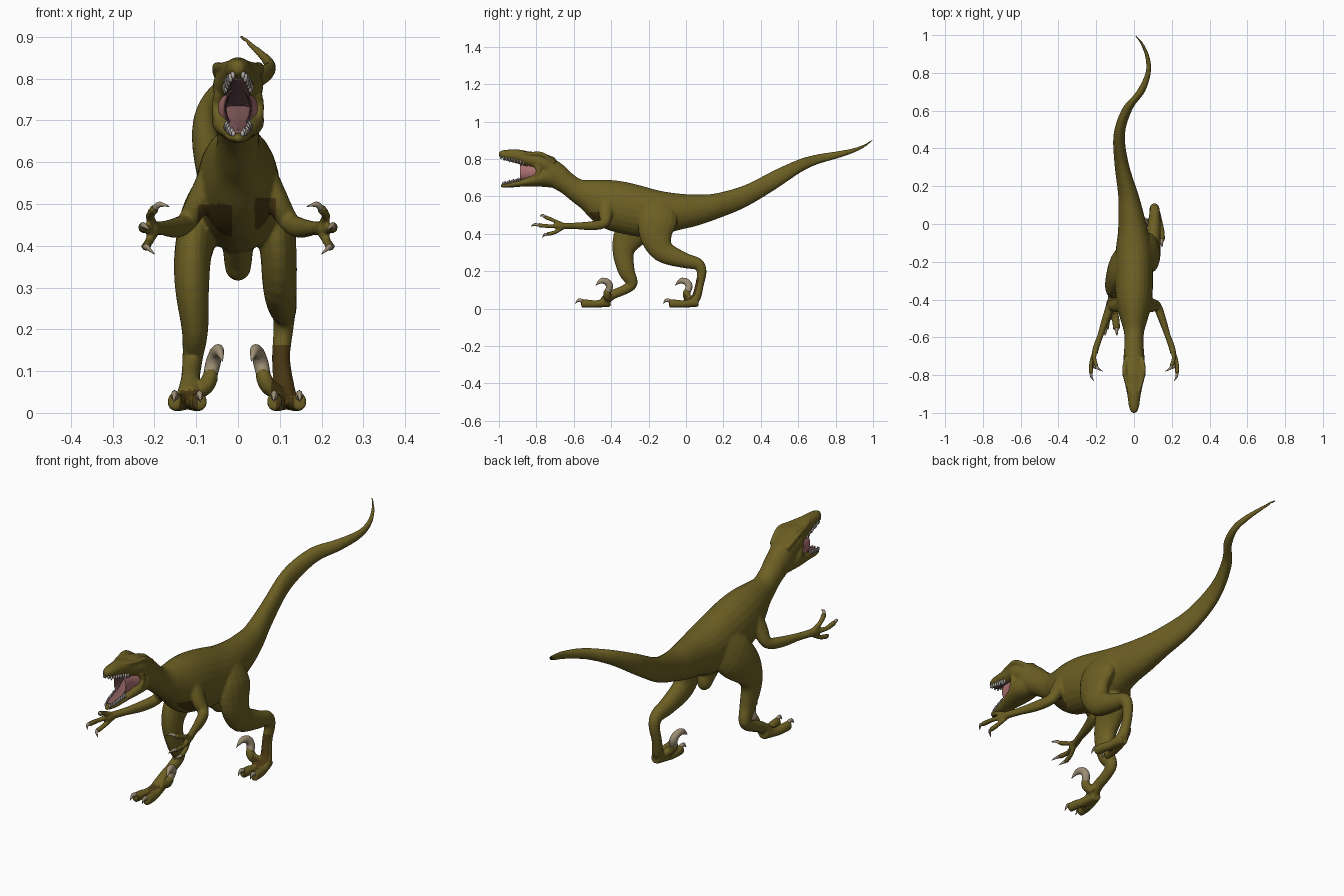
import bpy, bmesh, math
from mathutils import Vector


def material(name, rgb):
    m = bpy.data.materials.new(name)
    m.diffuse_color = (*rgb, 1)
    return m


SKIN = material("olive skin", (0.150, 0.115, 0.017))
BROWN = material("dark brown skin", (0.065, 0.038, 0.006))
CLAW = material("horn tan", (0.34, 0.275, 0.18))
TOOTH = material("tooth grey", (0.46, 0.42, 0.39))
PINK = material("cheek pink", (0.40, 0.16, 0.16))
TONGUE = material("tongue dull pink", (0.22, 0.10, 0.10))
DARK = material("mouth dark pink", (0.15, 0.07, 0.08))


def curve(pts, sub):
    """Catmull-Rom through rows of (x, y, z, half width, half height)."""
    p = [pts[0]] + list(pts) + [pts[-1]]
    out = []
    for i in range(1, len(p) - 2):
        for k in range(sub):
            t = k / sub
            out.append([0.5 * (2 * b + (c - a) * t + (2 * a - 5 * b + 4 * c - d) * t * t
                               + (3 * b - a - 3 * c + d) * t ** 3)
                        for a, b, c, d in zip(*p[i - 1:i + 3])])
    return out + [list(pts[-1])]


def tube(bm, pts, upright=False, seg=16, sub=4, flip=1):
    """Elliptical tube along a path; upright keeps rings in the xz plane."""
    rows = curve([(q[0] * flip, *q[1:]) for q in pts], sub)
    rings = []
    for i, r in enumerate(rows):
        c = Vector(r[:3])
        if upright:
            side, up = Vector((1, 0, 0)), Vector((0, 0, 1))
        else:
            t = Vector(rows[min(i + 1, len(rows) - 1)][:3]) - Vector(rows[max(i - 1, 0)][:3])
            t.normalize()
            side = (Vector((1, 0, 0)) - t * t.x).normalized()
            up = t.cross(side)
        rings.append([bm.verts.new(c + side * r[3] * math.cos(a) + up * r[4] * math.sin(a))
                      for a in (2 * math.pi * k / seg for k in range(seg))])
    for a, b in zip(rings, rings[1:]):
        for k in range(seg):
            bm.faces.new((a[k], a[(k + 1) % seg], b[(k + 1) % seg], b[k]))
    bm.faces.new(rings[0])
    bm.faces.new(rings[-1][::-1])


def finish(bm, name, mat):
    bmesh.ops.recalc_face_normals(bm, faces=bm.faces[:])
    for f in bm.faces:
        f.smooth = True
    me = bpy.data.meshes.new(name)
    bm.to_mesh(me)
    bm.free()
    me.materials.append(mat)
    ob = bpy.data.objects.new(name, me)
    bpy.context.collection.objects.link(ob)
    return ob


def at(table, y):
    """Linear lookup of a jaw row at a given y."""
    for a, b in zip(table, table[1:]):
        if a[1] <= y <= b[1]:
            t = (y - a[1]) / (b[1] - a[1])
            return [u + (v - u) * t for u, v in zip(a, b)]
    return table[-1]


skin, claws = bmesh.new(), bmesh.new()

# Neck, trunk and tail
tube(skin, [
    (0, -.76, .745, .050, .070), (0, -.72, .730, .056, .080), (0, -.66, .692, .052, .078),
    (0, -.61, .648, .050, .075), (0, -.56, .612, .056, .078), (0, -.50, .580, .074, .108),
    (0, -.43, .557, .092, .132), (0, -.34, .540, .100, .140), (0, -.24, .520, .100, .137),
    (0, -.14, .510, .097, .120), (-.005, -.04, .517, .080, .098), (-.015, .05, .525, .068, .085),
    (-.03, .155, .545, .054, .070), (-.065, .315, .600, .038, .060),
    (-.078, .475, .688, .030, .053), (-.035, .61, .763, .028, .037),
    (.035, .70, .797, .023, .027), (.075, .80, .820, .014, .020),
    (.072, .88, .840, .012, .014), (.045, .95, .868, .009, .009), (.006, 1.0, .903, .005, .005),
], upright=True, seg=24)
# Pelvic bump under the belly
tube(skin, [(0, -.19, .43, .04, .07), (0, -.15, .37, .034, .045), (0, -.135, .335, .028, .03),
            (0, -.13, .318, .01, .012)])

# Jaws
UPPER = [(0, -1.0, .825, .011, .014), (0, -.97, .823, .026, .025), (0, -.90, .815, .036, .036),
         (0, -.84, .798, .047, .042), (0, -.78, .782, .061, .053), (0, -.70, .748, .048, .060)]
LOWER = [(0, -.99, .657, .010, .008), (0, -.95, .660, .028, .014), (0, -.87, .674, .043, .022),
         (0, -.80, .692, .060, .040), (0, -.76, .702, .062, .052), (0, -.70, .700, .048, .055)]
tube(skin, UPPER, upright=True, seg=20)
tube(skin, LOWER, upright=True, seg=20)
for s in (1, -1):
    # Jaw muscle that closes the mouth corner
    tube(skin, [(.044, -.80, .765, .014, .014), (.049, -.787, .735, .014, .014),
                (.047, -.80, .705, .014, .014)], flip=s)
    # Brow ridges
    tube(skin, [(.026, -.89, .836, .007, .007), (.042, -.83, .828, .010, .011),
                (.050, -.77, .824, .013, .013), (.042, -.70, .780, .009, .010)], flip=s)
    # Arms
    tube(skin, [(.060, -.42, .58, .030, .045), (.092, -.43, .51, .029, .038),
                (.122, -.435, .458, .024, .026), (.148, -.50, .443, .021, .025),
                (.178, -.59, .442, .016, .018), (.198, -.645, .442, .017, .017),
                (.208, -.685, .441, .016, .018)], flip=s)
    # Fingers and their claws
    for a, b, c, d in [((.203, -.66, .447), (.210, -.71, .472), (.198, -.755, .490), (.165, -.78, .494)),
                       ((.205, -.67, .441), (.226, -.73, .440), (.227, -.79, .446), (.212, -.83, .438)),
                       ((.200, -.66, .434), (.214, -.70, .408), (.221, -.742, .397), (.200, -.768, .380))]:
        tube(skin, [(*a, .013, .013), (*b, .011, .011), (*c, .012, .012)], seg=10, flip=s)
        m = [(c[0] + d[0]) / 2 + .006, (c[1] + d[1]) / 2, (c[2] + d[2]) / 2 + .007]
        tube(claws, [(*c, .008, .008), (*m, .006, .007), (*d, .001, .001)], seg=8, flip=s)

# Rear leg (+x) and forward leg (-x)
tube(skin, [(.040, -.13, .56, .040, .08), (.082, -.15, .48, .048, .105), (.096, -.16, .39, .044, .088),
            (.100, -.12, .305, .041, .062), (.106, -.01, .258, .035, .042),
            (.110, .062, .238, .028, .033), (.108, .084, .195, .024, .026),
            (.103, .073, .13, .022, .023), (.110, .055, .06, .026, .025), (.113, .03, .035, .030, .024)])
tube(skin, [(-.040, -.16, .55, .040, .09), (-.085, -.23, .47, .048, .105), (-.107, -.305, .385, .045, .085),
            (-.110, -.335, .30, .041, .058), (-.103, -.318, .20, .032, .045),
            (-.108, -.288, .135, .025, .030), (-.112, -.33, .10, .023, .026),
            (-.114, -.39, .075, .024, .025), (-.118, -.44, .04, .030, .026)])

# Feet: two walking toes, raised inner toe and sickle claw
for s, x, y, dy in ((1, .115, .05, 0), (-1, .120, -.42, .045)):
    for tx in (.028, -.025):
        tube(skin, [(x, y + .012, .035, .024, .026), (x + tx * .7, y - .06, .024, .021, .020),
                    (x + tx, y - .10, .026, .020, .022), (x + tx * 1.1, y - .140, .027, .018, .022)], flip=s)
        tube(claws, [(x + tx * 1.1, y - .132, .038, .010, .011), (x + tx * 1.15, y - .154, .045, .007, .009),
                     (x + tx * 1.2, y - .172, .026, .001, .001)], seg=8, flip=s)
    yc = y + dy
    tube(skin, [(x - .02, yc - .03, .05, .020, .020), (x - .043, yc - .045, .064, .020, .021),
                (x - .054, yc - .045, .088, .019, .021), (x - .055, yc - .04, .105, .012, .013)], flip=s)
    tube(claws, [(x - .054, yc - .043, .090, .017, .017), (x - .060, yc - .034, .118, .018, .019),
                 (x - .067, yc - .047, .142, .016, .018), (x - .075, yc - .078, .148, .012, .014),
                 (x - .083, yc - .108, .124, .001, .001)], seg=12, flip=s)

# Fuse all skin parts into one smooth surface
raw = finish(skin, "body", SKIN)
rm = raw.modifiers.new("fuse", 'REMESH')
rm.mode, rm.voxel_size, rm.use_smooth_shade = 'VOXEL', .0055, True
sm = raw.modifiers.new("soften", 'SMOOTH')
sm.factor, sm.iterations = .5, 5
fused = bpy.data.meshes.new_from_object(raw.evaluated_get(bpy.context.evaluated_depsgraph_get()))
raw.modifiers.clear()
raw.data = fused
fused.materials.clear()
fused.materials.append(SKIN)
fused.materials.append(BROWN)
# Dark brown on the rear shin front, between the toes and beside the chest
for f in fused.polygons:
    (x, y, z), n = f.center, f.normal
    shin = x > .08 and .02 < z < .16 and -.02 < y < .11 and n.y < -.35
    toes = z < .055 and n.y < -.15 and (abs(x + .118) < .022 or abs(x - .113) < .022)
    chest = -.52 < y < -.41 and n.z < .1 and (
        (-.098 < x < -.015 and .42 < z < .50) or (.04 < x < .09 and .44 < z < .515))
    f.material_index = int(shin or toes or chest)
finish(claws, "claws", CLAW)

# Cheek membranes, with a hollow throat facing forward
bm = bmesh.new()
tube(bm, [(0, -.76, .725, .048, .060), (0, -.80, .726, .048, .057), (0, -.835, .728, .037, .051),
          (0, -.885, .730, .033, .048), (0, -.875, .730, .029, .043), (0, -.80, .730, .026, .036),
          (0, -.775, .730, .010, .012)], upright=True, seg=20)
cheeks = finish(bm, "cheeks_and_throat", PINK)
cheeks.data.materials.append(DARK)
for f in cheeks.data.polygons:
    if f.center.y < -.765 and (f.center.x / .0315) ** 2 + ((f.center.z - .73) / .0455) ** 2 < 1:
        f.material_index = 1

# Palate and tongue
bm = bmesh.new()
tube(bm, [(0, y, at(UPPER, y)[2] - at(UPPER, y)[4] + .002, at(UPPER, y)[3] * .62, .006)
          for y in (-.975, -.94, -.90, -.86, -.80)], upright=True)
finish(bm, "palate", DARK)
bm = bmesh.new()
tube(bm, [(0, y, at(LOWER, y)[2] + at(LOWER, y)[4], at(LOWER, y)[3] * .6, .006)
          for y in (-.965, -.94, -.90, -.86, -.80)], upright=True)
finish(bm, "tongue", TONGUE)

# Teeth along both jaws
bm = bmesh.new()
for table, sign, first, last in ((UPPER, -1, -.99, -.87), (LOWER, 1, -.98, -.89)):
    for i in range(9):
        y = first + (last - first) * i / 8
        _, _, z, w, h = at(table, y)
        size = .017 if i % 2 else .013
        for s in (1, -1):
            x, root = w * .76, z + sign * h * .5
            tube(bm, [(x, y, root, .0055, .0055), (x * .97, y, root + sign * (h * .3 + size * .5), .0045, .0045),
                      (x * .92, y + .004, root + sign * (h * .3 + size), .0006, .0006)], seg=6, sub=1, flip=s)
finish(bm, "teeth", TOOTH)
